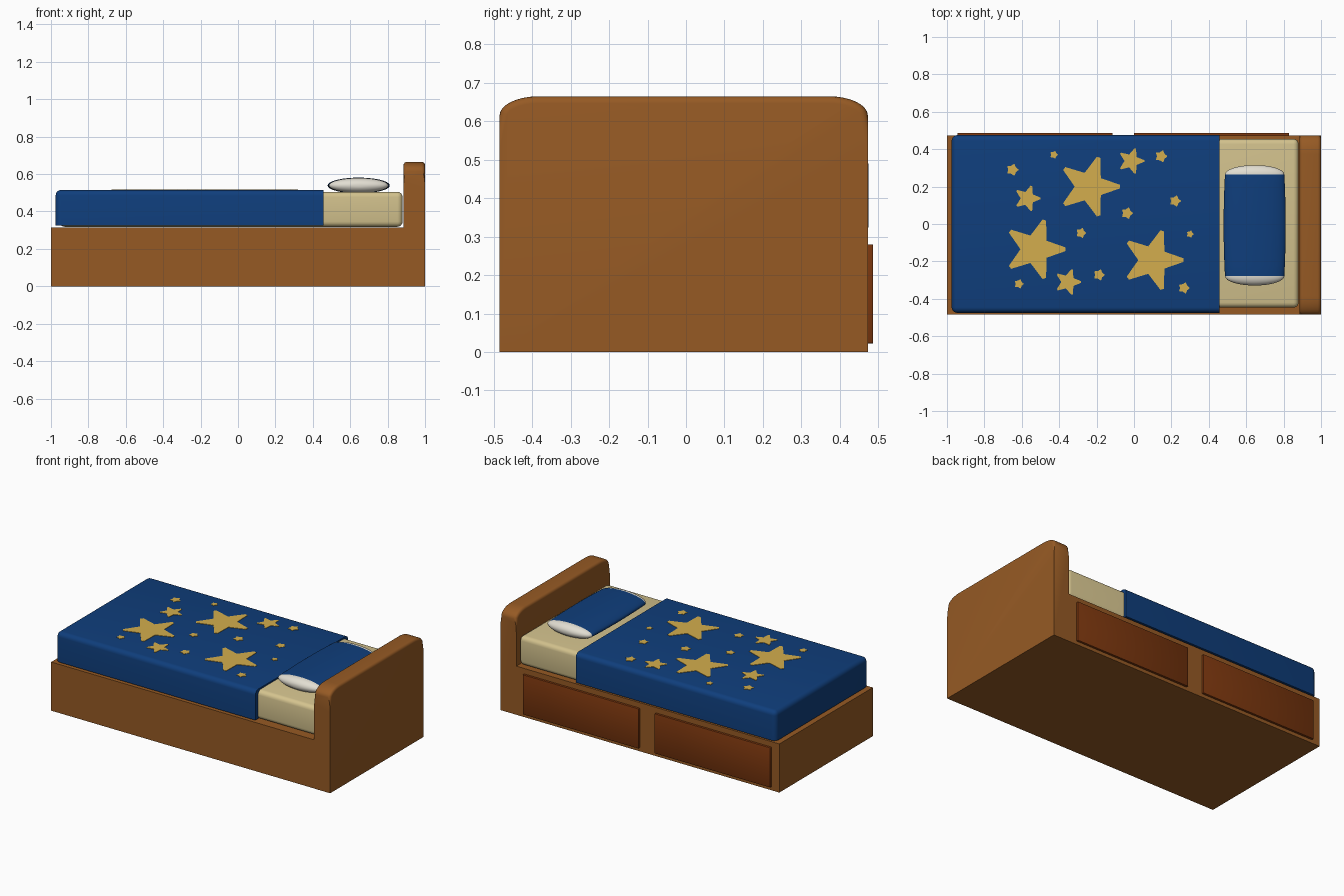
import bpy, bmesh, math

if "Cube" in bpy.data.objects:
    bpy.data.objects.remove(bpy.data.objects["Cube"])


def material(name, rgb):
    m = bpy.data.materials.new(name)
    lin = [((c / 255 + 0.055) / 1.055) ** 2.4 if c > 10 else c / 255 / 12.92 for c in rgb]
    m.diffuse_color = (*lin, 1)
    m.use_nodes = True
    m.node_tree.nodes["Principled BSDF"].inputs["Base Color"].default_value = m.diffuse_color
    return m


WOOD = material("warm wood", (150, 90, 36))
DRAWER = material("dark wood", (122, 54, 14))
BLUE = material("blue fabric", (15, 62, 124))
CREAM = material("cream fabric", (212, 195, 142))
GOLD = material("gold", (212, 174, 77))
WHITE = material("white cotton", (226, 222, 210))


def finish(name, bm, mats, smooth=True):
    bmesh.ops.recalc_face_normals(bm, faces=bm.faces)
    me = bpy.data.meshes.new(name)
    bm.to_mesh(me)
    bm.free()
    ob = bpy.data.objects.new(name, me)
    bpy.context.collection.objects.link(ob)
    for m in mats:
        me.materials.append(m)
    if smooth:
        bpy.ops.object.select_all(action='DESELECT')
        ob.select_set(True)
        bpy.context.view_layer.objects.active = ob
        bpy.ops.object.shade_smooth_by_angle(angle=math.radians(35))
    return ob


def box(name, lo, hi, mat, bevel=0, rule=None, segs=4):
    bm = bmesh.new()
    bmesh.ops.create_cube(bm, size=1)
    for v in bm.verts:
        v.co = [(a + b) / 2 + c * (b - a) for a, b, c in zip(lo, hi, v.co)]
    if bevel:
        edges = [e for e in bm.edges if rule is None or rule(*e.verts)]
        bmesh.ops.bevel(bm, geom=edges, offset=bevel, segments=segs,
                        profile=0.5, affect='EDGES')
    return finish(name, bm, [mat])


def prism(name, pts, direction, mat, edge_rule=None, bevel=0):
    bm = bmesh.new()
    face = bm.faces.new([bm.verts.new(p) for p in pts])
    r = bmesh.ops.extrude_face_region(bm, geom=[face], use_keep_orig=True)
    for v in r["geom"]:
        if isinstance(v, bmesh.types.BMVert):
            v.co.x += direction[0]
            v.co.y += direction[1]
            v.co.z += direction[2]
    bmesh.ops.recalc_face_normals(bm, faces=bm.faces)
    if edge_rule:
        bmesh.ops.bevel(bm, geom=[e for e in bm.edges if edge_rule(*e.verts)],
                        offset=bevel, segments=4, profile=0.5, affect='EDGES')
    return finish(name, bm, [mat], smooth=bool(edge_rule))


# Bed base and drawer fronts on the back side
box("bed_base", (-1, -0.484, 0), (0.89, 0.473, 0.315), WOOD)
for i, (x0, x1) in enumerate([(-0.945, -0.115), (0.0, 0.83)]):
    box(f"drawer_front_{i + 1}", (x0, 0.46, 0.022), (x1, 0.487, 0.28), DRAWER, 0.003, segs=2)

# Headboard with rounded shoulders and softened top edges
yc, hw, top, ry, rz = -0.006, 0.479, 0.665, 0.1, 0.05
arc = [(hw - ry + ry * math.cos(t), top - rz + rz * math.sin(t))
       for t in [i * math.pi / 2 / 8 for i in range(9)]]
half = [(hw, 0)] + arc
outline = [(yc + y, z) for y, z in half] + [(yc - y, z) for y, z in reversed(half)]
prism("headboard", [(0.885, y, z) for y, z in outline], (0.115, 0, 0), WOOD,
      lambda a, b: min(a.co.z, b.co.z) > 0.61 and abs(a.co.x - b.co.x) < 1e-4
      and abs(a.co.y - b.co.y) > 1e-4, 0.018)

# Mattress and blanket (the blanket keeps a sharp edge at the pillow end)
box("mattress", (-0.955, -0.447, 0.318), (0.88, 0.455, 0.505), CREAM, 0.028)
box("blanket", (-0.975, -0.475, 0.324), (0.457, 0.475, 0.515), BLUE, 0.03,
    lambda a, b: min(a.co.x, b.co.x) < 0 and max(a.co.z, b.co.z) > 0.5
    and not (a.co.x > 0 and b.co.x > 0), 5)

# Stars: thin plates on the blanket (x, y, radius, inner ratio)
stars = [(-0.24, 0.2, 0.168, 0.46), (-0.53, -0.135, 0.168, 0.46), (0.1, -0.193, 0.168, 0.46),
         (-0.015, 0.337, 0.072, 0.5), (-0.57, 0.137, 0.072, 0.5), (-0.353, -0.31, 0.072, 0.5)]
stars += [(x, y, r, 0.68) for x, y, r in [
    (-0.65, 0.29, 0.033), (-0.428, 0.37, 0.022), (0.145, 0.362, 0.033), (-0.037, 0.058, 0.032),
    (0.22, 0.123, 0.031), (-0.283, -0.048, 0.028), (0.3, -0.054, 0.02), (-0.615, -0.32, 0.026),
    (-0.187, -0.272, 0.031), (0.267, -0.342, 0.031)]]
for i, (x, y, r, k) in enumerate(stars):
    pts = []
    for j in range(5):
        a = j * math.tau / 5
        # blunt tip made of two points, then the inner notch
        for da, q in ((-0.06, 0.98), (0.06, 0.98), (math.pi / 5, k)):
            pts.append((x + r * q * math.cos(a + da), y + r * q * math.sin(a + da), 0.512))
    prism(f"star_{i + 1}", pts, (0, 0, 0.0055), GOLD)

# Pillow: elliptical rings along y, blue sleeve with white domed ends
cap, dome, n = 0.272, 0.05, 40
profile = [(-cap - dome * math.cos(t), 0.955 * math.sin(t))
           for t in [math.pi / 2 * i / 8 for i in range(1, 8)]]
profile += [(y, 1 - 0.045 * (y / cap) ** 2) for y in [cap * (i / 5 - 1) for i in range(11)]]
profile += [(-y, s) for y, s in reversed(profile[:7])]
bm = bmesh.new()
rings = [[bm.verts.new((0.645 + 0.166 * s * math.cos(math.tau * i / n), -0.007 + y,
                        0.539 + 0.042 * s * math.sin(math.tau * i / n)))
          for i in range(n)] for y, s in profile]
for a, b in zip(rings, rings[1:]):
    for i in range(n):
        bm.faces.new((a[i], a[(i + 1) % n], b[(i + 1) % n], b[i]))
bm.faces.new(rings[0])
bm.faces.new(rings[-1])
for f in bm.faces:
    f.material_index = int(abs(f.calc_center_median().y + 0.007) > cap)
finish("pillow", bm, [BLUE, WHITE])
